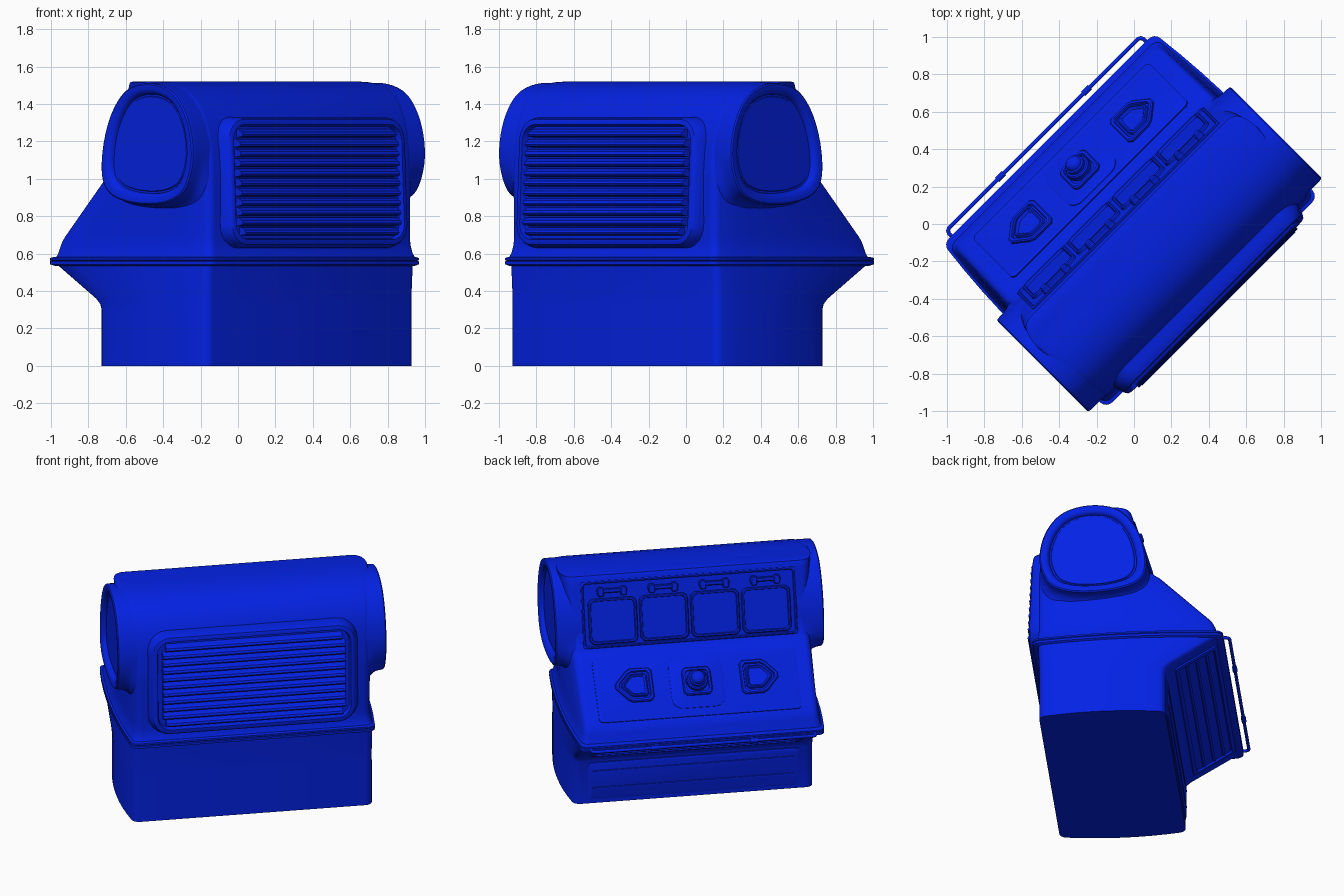
import bpy, bmesh, math
from mathutils import Vector

# Local frame: u = console length, v = depth (vent side +, operator side -), turned 45 degrees
blue = bpy.data.materials.new("blue_paint")
blue.diffuse_color = (0.001, 0.016, 0.78, 1)


def finish(ob, angle=35):
    ob.data.materials.append(blue)
    ob.rotation_euler.z = math.radians(45)
    bpy.ops.object.select_all(action='DESELECT')
    ob.select_set(True)
    bpy.context.view_layer.objects.active = ob
    if ob.type == 'MESH':
        bpy.ops.object.shade_smooth_by_angle(angle=math.radians(angle))
    return ob


def loft(name, rings, angle=35):
    """Skin a list of equal-length rings of (u, v, z) and cap both ends."""
    bm = bmesh.new()
    vs = [[bm.verts.new((u, -v, z)) for u, v, z in r] for r in rings]
    n = len(vs[0])
    for a, b in zip(vs, vs[1:]):
        for i in range(n):
            bm.faces.new((a[i], a[(i + 1) % n], b[(i + 1) % n], b[i]))
    bm.faces.new(vs[0])
    bm.faces.new(vs[-1])
    bmesh.ops.recalc_face_normals(bm, faces=bm.faces)
    me = bpy.data.meshes.new(name)
    bm.to_mesh(me)
    bm.free()
    ob = bpy.data.objects.new(name, me)
    bpy.context.collection.objects.link(ob)
    return finish(ob, angle)


def rrect(w, h, r, n=6):
    pts = []
    for k, (sx, sy) in enumerate(((1, 1), (-1, 1), (-1, -1), (1, -1))):
        for i in range(n + 1):
            a = math.pi / 2 * (k + i / n)
            pts.append((sx * (w / 2 - r) + r * math.cos(a), sy * (h / 2 - r) + r * math.sin(a)))
    return pts


def face(lo, hi, side=1):
    """Placement on a sloping face running from lo to hi, given as (v, z)."""
    t = (Vector(hi) - Vector(lo)).normalized()
    o = (Vector(lo) + Vector(hi)) / 2
    n = Vector((-t.y, t.x)) * side
    return lambda a, b, h: (a, *(o + b * t + h * n))


def plate(name, f, steps, at=(0, 0)):
    """Rounded plate; steps are (width, height, radius, height off the face)."""
    return loft(name, [[f(at[0] + a, at[1] + b, h) for a, b in rrect(w, d, r)]
                       for w, d, r, h in steps])


def shape(name, f, outline, steps, at=(0, 0)):
    """Any outline scaled through steps of (scale, height)."""
    return loft(name, [[f(at[0] + a * s, at[1] + b * s, h) for a, b in outline] for s, h in steps])


def plan(z, v0, v1, U, bulge, r=0.04):
    """Plan section: rounded rectangle with gently bowed ends."""
    m, hv = (v0 + v1) / 2, (v1 - v0) / 2
    pts = rrect(2 * U, 2 * hv, r, 4)
    out = []
    for i, p in enumerate(pts):
        out.append(p)
        if i in (9, 19):                    # extra points along both ends
            q = pts[(i + 1) % len(pts)]
            out += [(p[0], p[1] + (q[1] - p[1]) * k / 8) for k in range(1, 8)]
    return [(u * (1 + bulge * (1 - min(1, abs(v / hv)) ** 2) / U), v + m, z) for u, v in out]


# Lower cabinet with knee slope
loft("base_cabinet", [plan(*p) for p in (
    (0, -.27, .55, .782, .04), (.30, -.27, .55, .782, .04), (.33, -.28, .55, .782, .04),
    (.36, -.312, .55, .782, .04), (.545, -.61, .558, .785, .04))])

# Flange between the cabinet and the upper shell
loft("flange", [plan(*p) for p in (
    (.535, -.625, .575, .785, .04), (.543, -.645, .592, .797, .04), (.558, -.645, .592, .797, .04),
    (.562, -.640, .588, .792, .04), (.566, -.645, .592, .797, .04),
    (.577, -.645, .592, .797, .04), (.583, -.625, .575, .785, .04))], 25)

# Upper shell: control deck, screen face and rounded back
loft("upper_shell", [plan(*p) for p in (
    (.575, -.615, .578, .788, .04), (.60, -.603, .565, .778, .04), (.64, -.592, .557, .771, .04),
    (.67, -.578, .555, .768, .04), (.695, -.558, .555, .766, .04), (1.01, -.243, .555, .77, .045),
    (1.03, -.215, .555, .77, .045), (1.06, -.175, .553, .77, .045), (1.16, -.148, .545, .77, .045),
    (1.25, -.122, .53, .775, .045), (1.33, -.099, .502, .78, .045), (1.39, -.081, .468, .785, .045),
    (1.44, -.068, .425, .79, .045), (1.48, -.056, .365, .79, .045), (1.505, -.048, .29, .79, .04),
    (1.516, -.04, .22, .79, .04), (1.52, -.02, .14, .785, .03))], 40)

# End pods: the rounded back runs straight out, the lower half fillets into the wall
OVAL = [(-.155, 1.02), (-.14, 1.2), (-.07, 1.37), (.05, 1.485), (.23, 1.512), (.40, 1.455), (.505, 1.31),
        (.54, 1.12), (.49, .955), (.39, .885), (.24, .86), (.05, .872), (-.095, .92)]


def smooth(p, k=5):
    out, n = [], len(p)
    for i in range(n):
        a, b, c, d = (Vector(p[(i + j) % n]) for j in (-1, 0, 1, 2))
        for s in range(k):
            t = s / k
            out.append(.5 * (2 * b + (c - a) * t + (2 * a - 5 * b + 4 * c - d) * t ** 2
                             + (3 * b - a - 3 * c + d) * t ** 3))
    return out


oval, mid = smooth(OVAL), Vector((.2, 1.19))
FLARE = [(.70, 1.20), (.765, 1.17), (.79, 1.09), (.805, 1.05), (.825, 1.02), (.848, 1.003)]
LIP = [(.865, .998), (.876, .993), (.883, .97), (.882, .90), (.876, .85), (.862, .82),
       (.848, .81), (.848, .78), (.853, .77)]
for side, label in ((1, "right"), (-1, "left")):
    rings = []
    for u, s in FLARE:
        ring = []
        for p in oval:
            w = min(1, max(0, (1.1 - p.y) / .2))
            ring.append((side * u, *(mid + (p - mid) * (s * w + .998 * (1 - w)))))
        rings.append(ring)
    rings += [[(side * u, *(mid + (p - mid) * s)) for p in oval] for u, s in LIP]
    loft("end_pod_" + label, rings)

# Control deck: panel, arrow pads and centre knob
deck = face((-.558, .695), (-.243, 1.01))
plate("deck_panel", deck, [(1.33, .435, .03, -.01), (1.33, .435, .03, .008), (1.31, .415, .025, .012)])
plate("knob_plate", deck, [(.35, .345, .07, -.01), (.35, .345, .07, .016), (.33, .325, .065, .021)], (0, .01))
plate("knob_base", deck, [(.19, .19, .035, 0), (.19, .19, .035, .034), (.175, .175, .03, .042),
                          (.15, .15, .03, .042), (.145, .145, .03, .03)], (0, .015))
circle = [(math.cos(a * math.tau / 24), math.sin(a * math.tau / 24)) for a in range(24)]
shape("knob", deck, circle, [(.07, .02), (.07, .058), (.063, .066), (.054, .068), (.054, .088), (.045, .094),
                             (.042, .108), (.032, .12), (.015, .126)], (0, .015))
for side, label in ((1, "right"), (-1, "left")):
    arrow = [(side * a, b) for a, b in ((-.112, -.092), (-.092, -.115), (.03, -.115), (.06, -.098),
             (.135, -.015), (.135, .015), (.06, .098), (.03, .115), (-.092, .115), (-.112, .092))]
    shape("arrow_pad_" + label, deck, arrow, [(1, 0), (1, .024), (.94, .031), (.82, .031), (.78, .016),
                                              (.7, .016), (.66, .03), (.6, .034), (.5, .02)],
          (side * .40, .02))

# Screen face: bay frame, four screens with hinged bars
bay = face((-.175, 1.06), (-.056, 1.48))
plate("screen_bay", bay, [(1.41, .44, .02, -.02), (1.41, .44, .02, .006), (1.40, .43, .02, .010),
                          (1.385, .415, .02, .010), (1.375, .405, .02, .002)])
for i in range(4):
    c = (i - 1.5) * .336
    n = str(i + 1)
    plate("screen_" + n, bay, [(.32, .30, .04, 0), (.32, .30, .04, .015), (.308, .288, .035, .021),
                               (.29, .27, .03, .021), (.282, .262, .03, .006)], (c, -.045))
    plate("screen_bar_" + n, bay, [(.2, .028, .012, 0), (.2, .028, .012, .026), (.185, .016, .007, .032)],
          (c, .155))
    for s in (-1, 1):
        plate("screen_hinge_%s_%s" % (n, "a" if s < 0 else "b"), bay,
              [(.04, .06, .012, 0), (.04, .06, .012, .030), (.03, .05, .01, .036)], (c + s * .075, .15))

# Vent: frame blended into the back, and louvres
vent = face((.62, .645), (.59, 1.32), -1)
plate("vent_frame", vent, [(1.40, .71, .13, -.14), (1.375, .70, .13, -.045), (1.345, .685, .12, -.012),
                           (1.325, .67, .11, .003), (1.30, .645, .10, .008), (1.27, .615, .085, .008),
                           (1.255, .60, .08, -.025)])
for i in range(11):
    b = -.262 + i * .0525
    w = .60 - (.02 if i in (0, 10) else 0)
    prof = ((-.024, -.03), (-.02, .016), (-.010, .024), (.004, .018), (.02, -.008), (.022, -.03))
    loft("louvre_%d" % (i + 1), [[vent(s * w, b + y, h) for y, h in prof] for s in (-1, 1)])

# Knee panels below the flange
slope = face((-.312, .36), (-.61, .545))
plate("knee_panel", slope, [(1.38, .32, .02, -.01), (1.38, .32, .02, .010), (1.36, .30, .02, .014),
                            (1.33, .27, .02, .014), (1.32, .26, .02, .002)])
front = face((-.27, .02), (-.27, .30))
plate("front_panel", front, [(1.38, .26, .02, -.01), (1.38, .26, .02, .008), (1.36, .24, .02, .011)])
for k, b in enumerate((-.075, 0, .075)):
    plate("knee_rib_%d" % (k + 1), slope, [(1.3, .02, .005, 0), (1.3, .016, .005, .012)], (0, b))
for k, b in enumerate((-.05, .07)):
    plate("front_rib_%d" % (k + 1), front, [(1.32, .014, .004, 0), (1.32, .010, .004, .016)], (0, b))

# Handrail along the operator edge
cu = bpy.data.curves.new("handrail", 'CURVE')
cu.dimensions = '3D'
cu.bevel_depth = .011
cu.bevel_resolution = 3
cu.use_fill_caps = True
sp = cu.splines.new('POLY')
path = [(.735, .62), (.735, .665), (.728, .678), (.715, .684)]
path = path + [(-u, y) for u, y in reversed(path)]
sp.points.add(len(path) - 1)
for p, (u, y) in zip(sp.points, path):
    p.co = (u, y, .558, 1)
rail = bpy.data.objects.new("handrail", cu)
bpy.context.collection.objects.link(rail)
finish(rail)
for s in (-1, 1):
    loft("rail_joint_" + ("right" if s > 0 else "left"),
         [[(s * .325 + du, -.684 + .016 * a, .558 + .016 * b) for a, b in circle] for du in (-.025, .025)])
